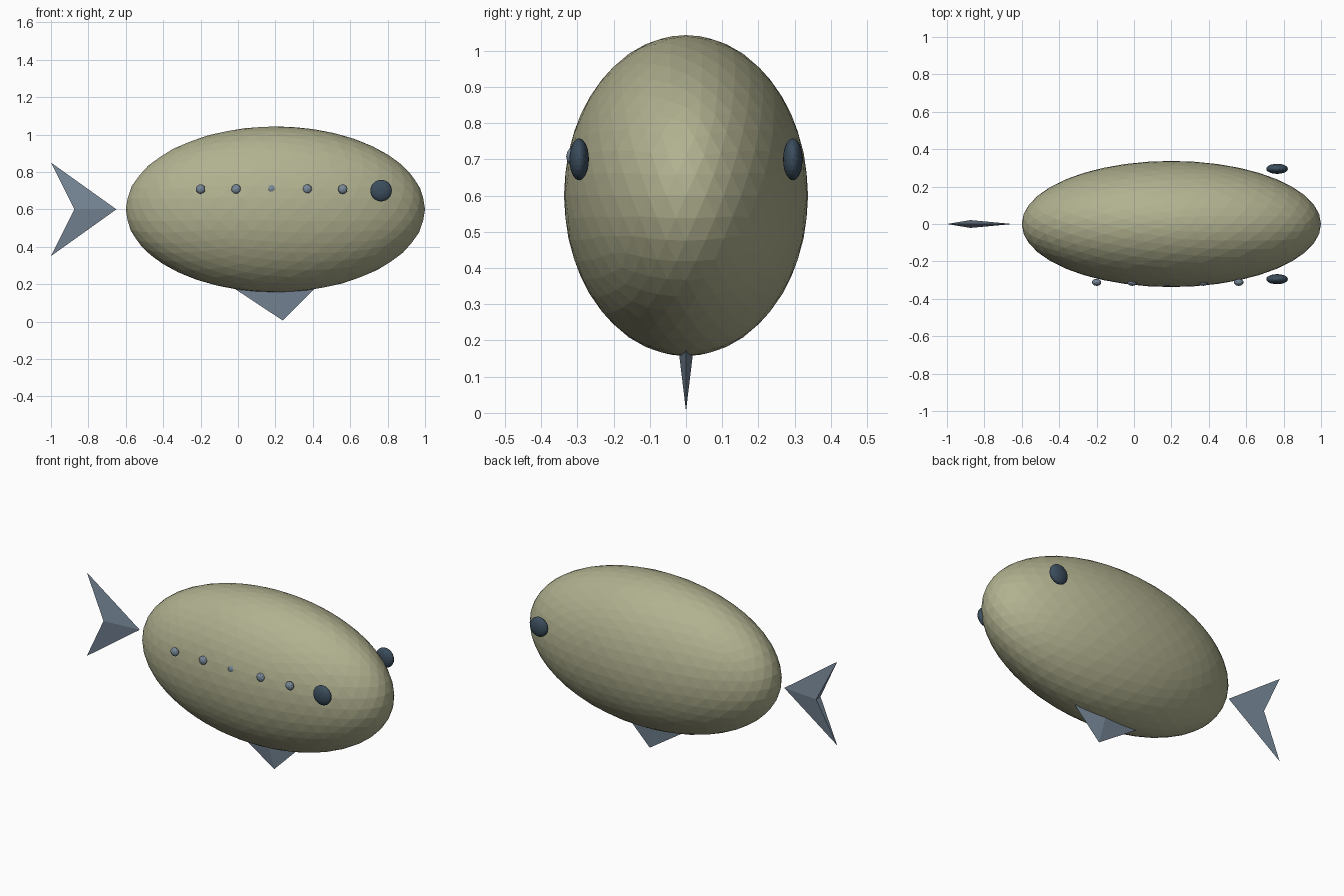
import bpy
from mathutils import Matrix

cube = bpy.data.objects.get("Cube")
if cube:
    bpy.data.objects.remove(cube, do_unlink=True)


def material(name, rgb):
    mat = bpy.data.materials.new(name)
    mat.use_nodes = True
    colour = (*rgb, 1)
    mat.diffuse_color = colour
    mat.node_tree.nodes["Principled BSDF"].inputs["Base Color"].default_value = colour
    return mat


olive = material("pale olive", (0.44, 0.44, 0.28))
slate = material("slate blue", (0.19, 0.25, 0.32))
navy = material("dark navy", (0.045, 0.075, 0.11))


def ellipsoid(name, centre, radii, detail, mat):
    """Flat-shaded icosphere stretched to the given radii."""
    bpy.ops.mesh.primitive_ico_sphere_add(subdivisions=detail, radius=1)
    ob = bpy.context.object
    ob.name = name
    ob.data.transform(Matrix.Diagonal((*radii, 1)))
    ob.location = centre
    ob.data.materials.append(mat)
    return ob


def fin(name, tip, end_a, root, end_b, half, mat):
    """Faceted fin: three sharp corners in the xz plane, thick only at the root."""
    verts = [(p[0], 0, p[1]) for p in (tip, end_a, end_b)]
    verts += [(root[0], side * half, root[1]) for side in (-1, 1)]
    faces = [(0, 3, 1), (0, 2, 3), (0, 1, 4), (0, 4, 2), (1, 3, 4), (2, 4, 3)]
    mesh = bpy.data.meshes.new(name)
    mesh.from_pydata(verts, [], faces)
    mesh.materials.append(mat)
    ob = bpy.data.objects.new(name, mesh)
    bpy.context.collection.objects.link(ob)
    return ob


# Body
ellipsoid("body", (0.2, 0, 0.6), (0.8, 0.337, 0.443), 4, olive)

# Eyes on both sides
for side, y in (("right", -0.295), ("left", 0.295)):
    ellipsoid(side + "_eye", (0.765, y, 0.7), (0.058, 0.027, 0.058), 3, navy)

# Row of studs along the front flank
for i in range(5):
    ellipsoid(f"stud_{i + 1}", (-0.2 + 0.19 * i, -0.312, 0.708),
              (0.026, 0.019, 0.026), 2, slate)

# Tail and belly fins
fin("tail_fin", (-0.65, 0.6), (-1, 0.35), (-0.875, 0.6), (-1, 0.85), 0.021, slate)
fin("belly_fin", (0.24, 0.005), (0.435, 0.2), (0.21, 0.17), (-0.055, 0.2), 0.02, slate)
